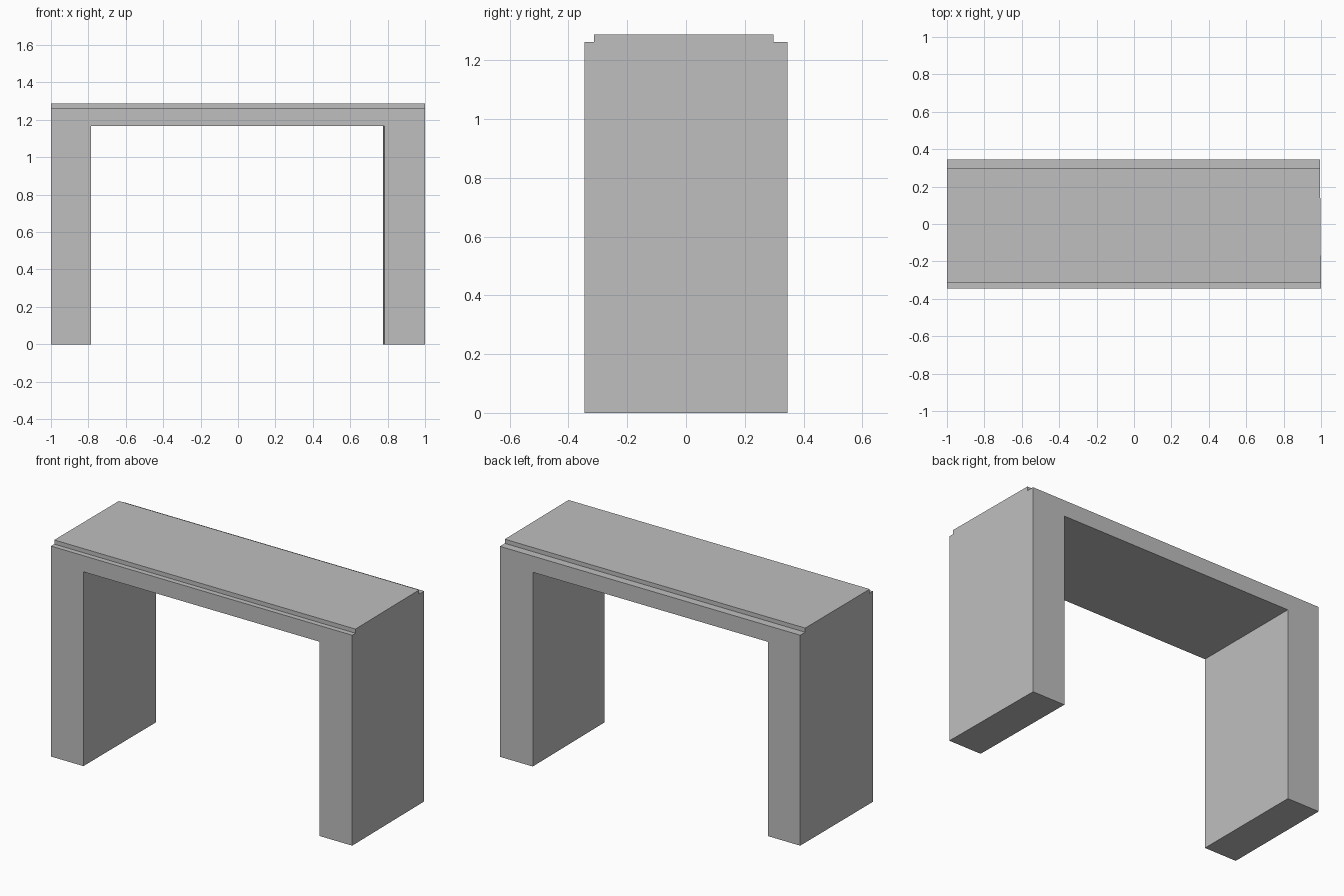
import bpy
import bmesh

cube = bpy.data.objects.get("Cube")
if cube:
    bpy.data.objects.remove(cube, do_unlink=True)

# One plain grey for everything
grey = bpy.data.materials.new("plain_grey")
grey.use_nodes = True
colour = (0.52, 0.52, 0.52, 1)
grey.diffuse_color = colour
grey.node_tree.nodes["Principled BSDF"].inputs["Base Color"].default_value = colour

FRONT, BACK = -0.345, 0.345
SKEW = 0.006  # the +x end narrows slightly towards the back


def extrude_profile(name, profile, y0, y1):
    """Extrude an (x, z) outline from y0 to y1."""
    bm = bmesh.new()
    face = bm.faces.new([bm.verts.new((x, y0, z)) for x, z in profile])
    result = bmesh.ops.extrude_face_region(bm, geom=[face])
    for v in result["geom"]:
        if isinstance(v, bmesh.types.BMVert):
            v.co.y = y1
    for v in bm.verts:
        if v.co.x > 0:
            v.co.x -= SKEW * (v.co.y - FRONT) / (BACK - FRONT)
    bmesh.ops.recalc_face_normals(bm, faces=bm.faces)
    mesh = bpy.data.meshes.new(name)
    bm.to_mesh(mesh)
    bm.free()
    mesh.materials.append(grey)
    obj = bpy.data.objects.new(name, mesh)
    bpy.context.collection.objects.link(obj)
    return obj


# Two wide legs joined by a lintel, as one solid arch
BASE_TOP, UNDERSIDE, TOP = 1.263, 1.166, 1.288
arch = [(-1, 0), (-0.785, 0), (-0.785, UNDERSIDE), (0.782, UNDERSIDE),
        (0.782, 0), (1, 0), (1, BASE_TOP), (-1, BASE_TOP)]
extrude_profile("arch_frame", arch, FRONT, BACK)

# Thin raised slab, set in from the front and back edges
slab = [(-1, BASE_TOP), (1, BASE_TOP), (1, TOP), (-1, TOP)]
extrude_profile("top_slab", slab, -0.314, 0.298)
